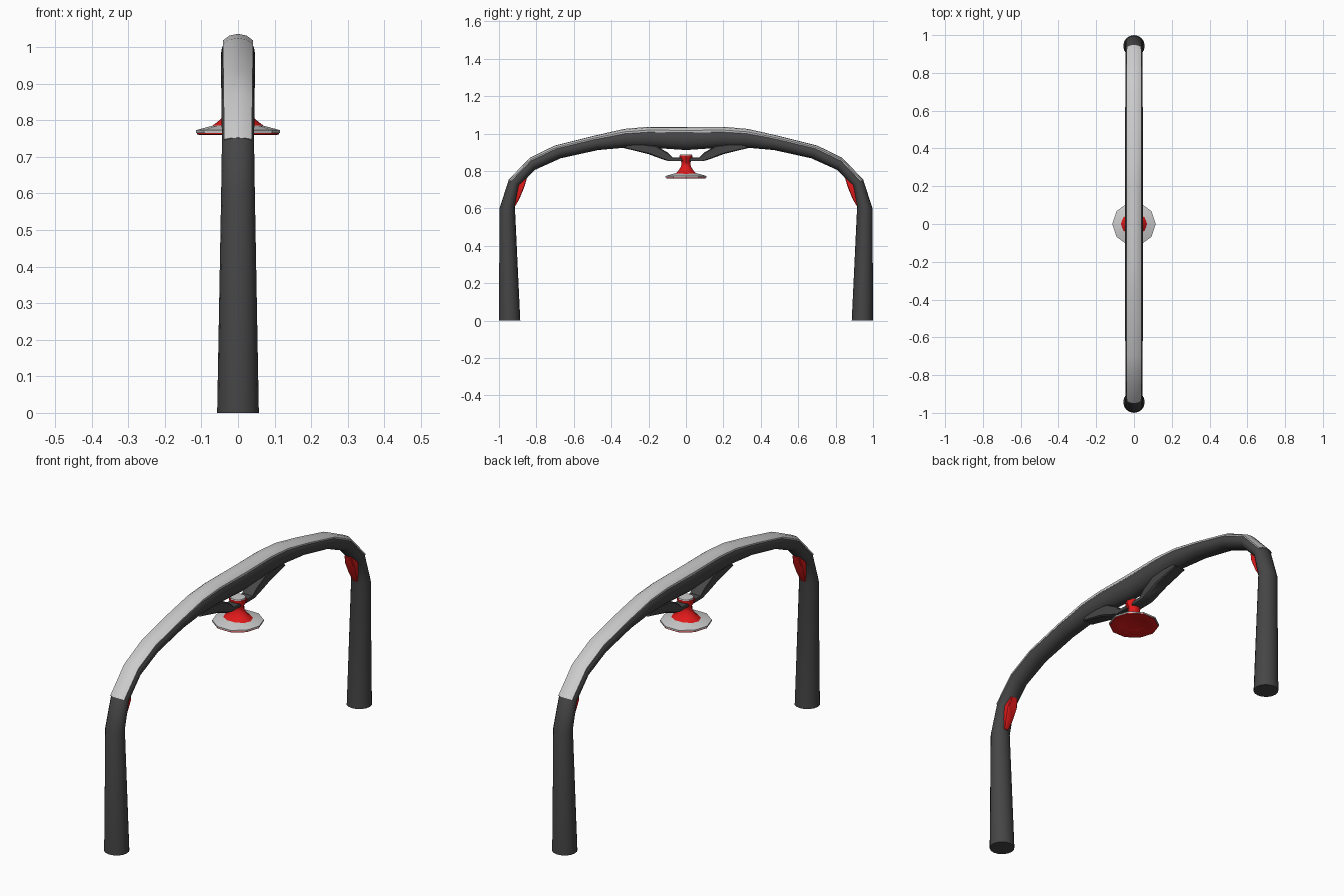
import bpy, bmesh, math
from mathutils import Vector

if "Cube" in bpy.data.objects:
    bpy.data.objects.remove(bpy.data.objects["Cube"])


def material(name, rgb):
    m = bpy.data.materials.new(name)
    m.diffuse_color = (*rgb, 1)
    m.use_nodes = True
    m.node_tree.nodes["Principled BSDF"].inputs["Base Color"].default_value = m.diffuse_color
    return m


DARK = material("dark_grey", (0.06, 0.06, 0.06))
RED = material("red", (0.75, 0.01, 0.01))


def finish(name, bm, mat=None, angle=35):
    bmesh.ops.recalc_face_normals(bm, faces=bm.faces)
    me = bpy.data.meshes.new(name)
    bm.to_mesh(me)
    bm.free()
    ob = bpy.data.objects.new(name, me)
    bpy.context.collection.objects.link(ob)
    if mat:
        me.materials.append(mat)
    bpy.ops.object.select_all(action='DESELECT')
    ob.select_set(True)
    bpy.context.view_layer.objects.active = ob
    bpy.ops.object.shade_smooth_by_angle(angle=math.radians(angle))
    return ob


def loft(name, stations, section, mat=None):
    """Stations: outer (y, z), inner (y, z), half width. Section: (u, v), v from inner 0 to outer 1."""
    bm = bmesh.new()
    rings = []
    for oy, oz, iy, iz, w in stations:
        rings.append([bm.verts.new((u * w, iy + (oy - iy) * v, iz + (oz - iz) * v))
                      for u, v in section])
    n = len(section)
    for a, b in zip(rings, rings[1:]):
        for i in range(n):
            j = (i + 1) % n
            bm.faces.new((a[i], a[j], b[j], b[i]))
    bm.faces.new(rings[0])
    bm.faces.new(rings[-1][::-1])
    return finish(name, bm, mat)


def both_sides(half):
    """Continue a half path, ending at y = 0, over to the other side."""
    return half + [(-a, b, -c, d, w) for a, b, c, d, w in half[-2::-1]]


def lathe(name, profile, sides, mat=None, x_scale=1.0):
    bm = bmesh.new()
    vs = [bm.verts.new((r, 0, z)) for r, z in profile]
    es = [bm.edges.new(p) for p in zip(vs, vs[1:])]
    bmesh.ops.spin(bm, geom=vs + es, cent=(0, 0, 0), axis=(0, 0, 1),
                   angle=2 * math.pi, steps=sides)
    bmesh.ops.remove_doubles(bm, verts=bm.verts, dist=0.0002)
    for v in bm.verts:
        v.co.x *= x_scale
    return finish(name, bm, mat)


round_section = [(math.cos(math.tau * i / 16), 0.5 + 0.5 * math.sin(math.tau * i / 16))
                 for i in range(16)]
box_section = [(-1, 0.1), (-0.8, 0), (0.8, 0), (1, 0.1), (1, 0.9), (0.8, 1), (-0.8, 1), (-1, 0.9)]
strip_section = [(-0.82, 0.72), (0.82, 0.72), (0.87, 0.86), (0.5, 0.98),
                 (0, 1.02), (-0.5, 0.98), (-0.87, 0.86)]

# Arched tube with both legs
half_arch = [
    (1.0, 0.0, 0.886, 0.0, 0.057),
    (0.997, 0.60, 0.915, 0.61, 0.046),
    (0.948, 0.752, 0.888, 0.722, 0.044),
    (0.834, 0.870, 0.81, 0.805, 0.045),
    (0.70, 0.935, 0.67, 0.868, 0.046),
    (0.50, 0.985, 0.47, 0.912, 0.047),
    (0.33, 1.023, 0.32, 0.925, 0.047),
    (0.20, 1.034, 0.20, 0.925, 0.047),
    (0.0, 1.034, 0.0, 0.912, 0.047),
]
loft("arch_tube", both_sides(half_arch), round_section, DARK)

# Pale cover strip along the top
loft("top_strip", both_sides(half_arch[2:]), strip_section)

# Hanger bracket under the middle, open in the centre
half_bracket = [
    (0.30, 0.950, 0.33, 0.922, 0.030),
    (0.16, 0.935, 0.20, 0.890, 0.032),
    (0.10, 0.900, 0.125, 0.862, 0.030),
    (0.07, 0.872, 0.09, 0.852, 0.028),
    (0.0, 0.870, 0.0, 0.852, 0.028),
]
loft("hanger_bracket", both_sides(half_bracket), box_section, DARK)

# Hanging lamp: flared red body, pale rim and top cap
lathe("lamp_body", [(0, 0.882), (0.036, 0.882), (0.036, 0.868), (0.025, 0.845), (0.027, 0.825),
                    (0.042, 0.802), (0.062, 0.784), (0.062, 0.776)], 10, RED, 1.15)
lathe("lamp_underside", [(0, 0.781), (0.06, 0.772), (0.106, 0.760), (0.113, 0.762), (0.111, 0.767)],
      10, RED)
lathe("lamp_rim", [(0.055, 0.788), (0.075, 0.784), (0.115, 0.773), (0.115, 0.766), (0.055, 0.776)], 10)
lathe("lamp_cap", [(0, 0.888), (0.034, 0.887), (0.036, 0.881), (0, 0.881)], 10)

# Red inserts on the inner bend of each leg
for side, label in ((1, "back"), (-1, "front")):
    insert = [
        (0.922, 0.615, 0.910, 0.615, 0.010),
        (0.915, 0.66, 0.887, 0.660, 0.020),
        (0.905, 0.72, 0.864, 0.715, 0.025),
        (0.875, 0.765, 0.852, 0.757, 0.018),
    ]
    loft(label + "_leg_insert", [(side * a, b, side * c, d, w) for a, b, c, d, w in insert],
         box_section, RED)
